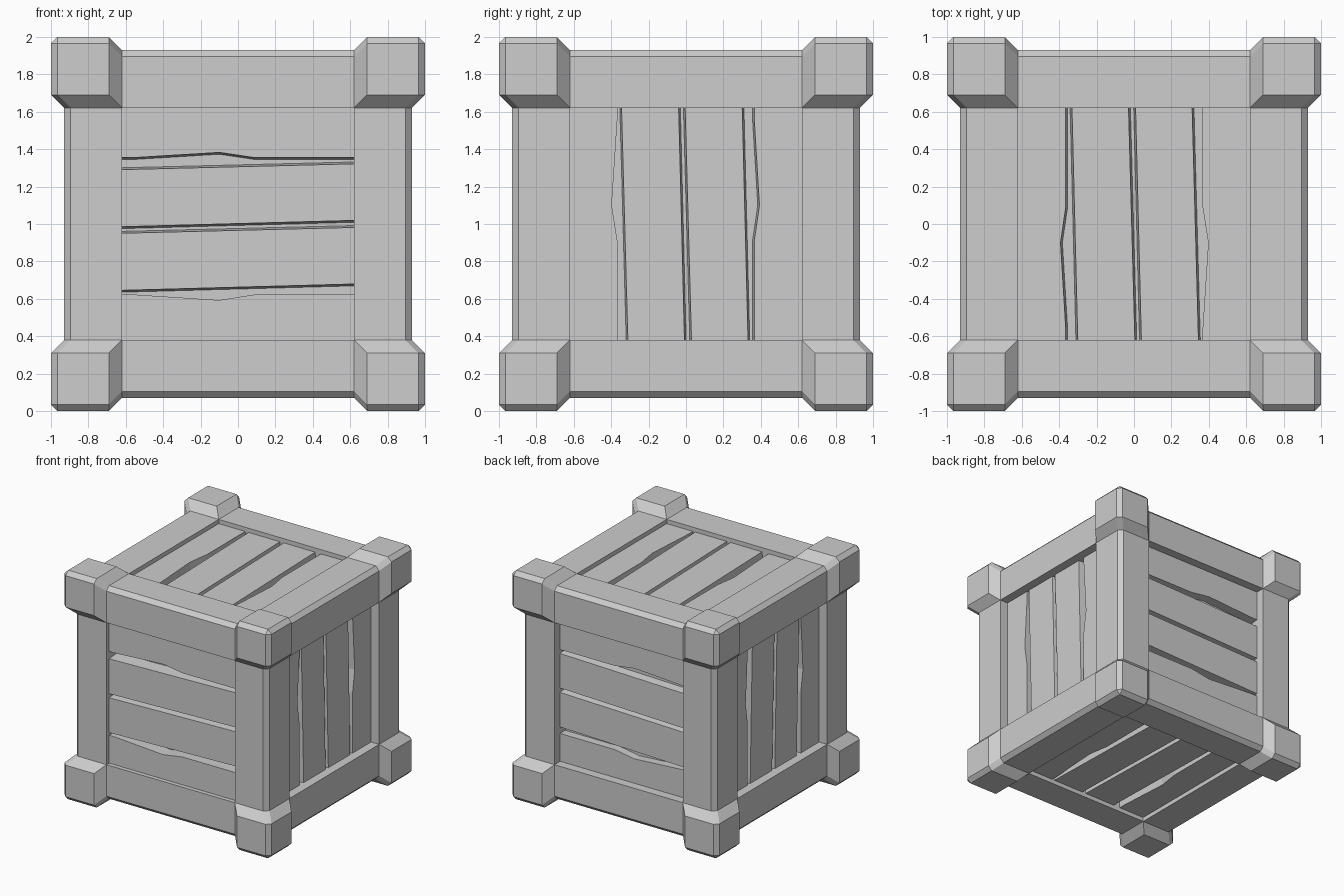
import bpy, bmesh
from itertools import product
from mathutils import Vector

cube = bpy.data.objects.get("Cube")
if cube:
    bpy.data.objects.remove(cube, do_unlink=True)

GREY = (0.61, 0.61, 0.61, 1)
mat = bpy.data.materials.new("plain_grey")
mat.use_nodes = True
mat.diffuse_color = GREY
mat.node_tree.nodes["Principled BSDF"].inputs["Base Color"].default_value = GREY

INNER, BEAM, CHAMFER = 0.62, 0.93, 0.035    # frame section
BLOCK_IN, BLOCK_OUT = 0.69, 1.0             # corner blocks
SHALLOW, DEEP = 0.893, 0.852                # plank surfaces
FLOOR, REACH = 0.78, 0.64                   # gap bottom, hidden plank ends
CENTRE = Vector((0, 0, 1))
X, Y, Z = Vector((1, 0, 0)), Vector((0, 1, 0)), Vector((0, 0, 1))


def add_object(name, bm):
    bmesh.ops.recalc_face_normals(bm, faces=bm.faces)
    mesh = bpy.data.meshes.new(name)
    bm.to_mesh(mesh)
    bm.free()
    mesh.materials.append(mat)
    obj = bpy.data.objects.new(name, mesh)
    obj.location = CENTRE
    bpy.context.collection.objects.link(obj)


def loft(name, ring_a, ring_b):
    """Closed solid between two matching outlines."""
    bm = bmesh.new()
    a = [bm.verts.new(p) for p in ring_a]
    b = [bm.verts.new(p) for p in ring_b]
    bm.faces.new(a)
    bm.faces.new(b)
    for i in range(len(a)):
        j = (i + 1) % len(a)
        bm.faces.new((a[i], a[j], b[j], b[i]))
    add_object(name, bm)


# Beam section: square with its outer corner chamfered
SECTION = [(INNER, INNER), (BEAM, INNER), (BEAM, BEAM - CHAMFER),
           (BEAM - CHAMFER, BEAM), (INNER, BEAM)]

# Twelve frame beams
for label, along, p, q in (("x", X, Y, Z), ("y", Y, Z, X), ("z", Z, X, Y)):
    for s, t in product((-1, 1), repeat=2):
        ring = [p * s * a + q * t * b for a, b in SECTION]
        loft("beam_" + label, [v - along * REACH for v in ring],
             [v + along * REACH for v in ring])


# Eight flared corner blocks, each the hull of its caps and collars
def corner_block(signs):
    bm = bmesh.new()
    flat = (BLOCK_IN, BLOCK_OUT - CHAMFER)
    points = [(BLOCK_OUT, a, b) for a, b in product(flat, repeat=2)]
    points += [(INNER, a, b) for a, b in SECTION]
    for turn, point in product(range(3), points):
        moved = point[turn:] + point[:turn]
        bm.verts.new([c * s for c, s in zip(moved, signs)])
    bmesh.ops.remove_doubles(bm, verts=bm.verts, dist=0.0001)
    hull = bmesh.ops.convex_hull(bm, input=bm.verts)
    spare = {v for v in hull["geom_interior"] + hull["geom_unused"]
             if isinstance(v, bmesh.types.BMVert)}
    bmesh.ops.delete(bm, geom=list(spare), context="VERTS")
    bmesh.ops.dissolve_limit(bm, angle_limit=0.01, verts=bm.verts, edges=bm.edges)
    add_object("corner_block", bm)


for signs in product((-1, 1), repeat=3):
    corner_block(signs)

# Core behind the planks
bm = bmesh.new()
bmesh.ops.create_cube(bm, size=FLOOR * 2)
add_object("inner_core", bm)


# Plank edges run along u at height v
def straight(start, end):
    return [(-REACH, start), (REACH, end)]


def worn(level, bump):
    return [(-REACH, level), (-0.56, level), (-0.10, level + bump),
            (0.09, level), (REACH, level)]


# Lower edge, upper edge, and how far each side slopes out
PLANKS = [
    (worn(0.365, 0.028), straight(REACH, REACH), 0.012, 0),
    (straight(-0.005, 0.03), straight(0.30, 0.332), 0.012, 0.012),
    (straight(-0.345, -0.31), straight(-0.04, -0.008), 0.012, 0.012),
    (straight(-REACH, -REACH), worn(-0.367, -0.03), 0, 0),
]


def panel(name, u, v, n, height, shift):
    under = n * (FLOOR - 0.02)
    for low, high, low_slope, high_slope in PLANKS:
        low = [(a, b + shift) for a, b in low]
        high = [(a, b + shift) for a, b in reversed(high)]
        top = [u * a + v * b + n * height for a, b in low + high]
        base = [u * a + v * (b - low_slope) + under for a, b in low]
        base += [u * a + v * (b + high_slope) + under for a, b in high]
        loft(name + "_plank", base, top)


# Opposite panels mirror each other
panel("front", X, Z, -Y, SHALLOW, -0.01)
panel("back", X, Z, Y, DEEP, -0.01)
panel("left", -Z, Y, X, DEEP, 0)
panel("right", -Z, Y, -X, DEEP, 0)
panel("top", Y, -X, Z, SHALLOW, 0)
panel("bottom", Y, -X, -Z, SHALLOW, 0)
